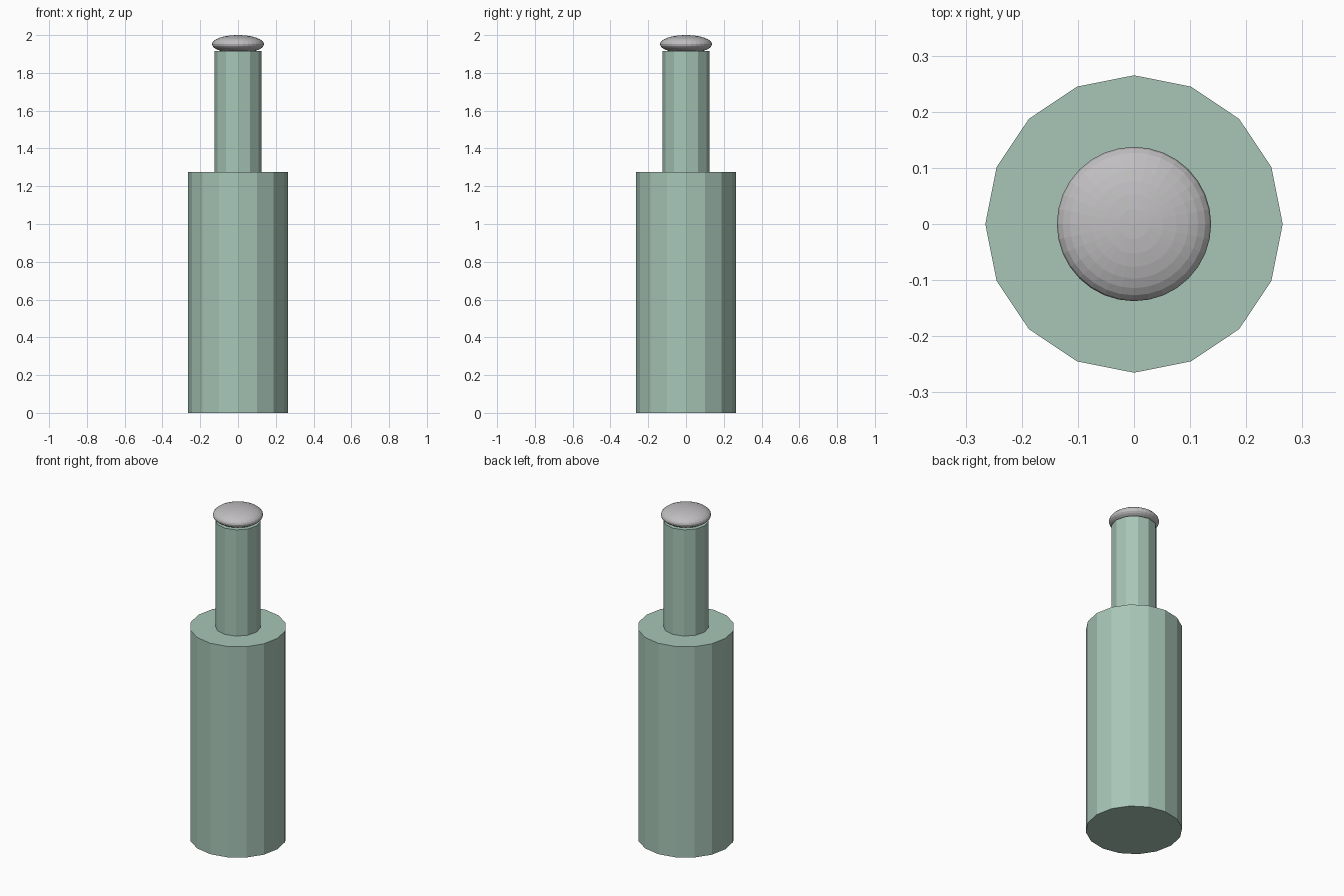
import bpy

if "Cube" in bpy.data.objects:
    bpy.data.objects.remove(bpy.data.objects["Cube"])


def material(name, srgb):
    # sRGB 0-255 to linear diffuse colour
    lin = [((c / 255 + 0.055) / 1.055) ** 2.4 for c in srgb]
    m = bpy.data.materials.new(name)
    m.diffuse_color = (*lin, 1)
    m.use_nodes = True
    m.node_tree.nodes["Principled BSDF"].inputs["Base Color"].default_value = m.diffuse_color
    return m


green = material("sage_green", (168, 198, 183))
grey = material("light_grey", (192, 190, 192))


def finish(name, mat):
    ob = bpy.context.object
    ob.name = name
    ob.data.materials.append(mat)
    return ob


def cylinder(name, sides, radius, z0, z1, mat):
    bpy.ops.mesh.primitive_cylinder_add(vertices=sides, radius=radius, depth=z1 - z0,
                                        location=(0, 0, (z0 + z1) / 2))
    return finish(name, mat)


# Wide lower body and narrow neck
cylinder("bottle_body", 16, 0.265, 0, 1.275, green)
cylinder("bottle_neck", 12, 0.125, 1.275, 1.917, green)

# Flattened round cap
bpy.ops.mesh.primitive_uv_sphere_add(segments=32, ring_count=16, radius=1,
                                     location=(0, 0, 1.952))
cap = finish("bottle_cap", grey)
cap.scale = (0.1375, 0.1375, 0.048)
